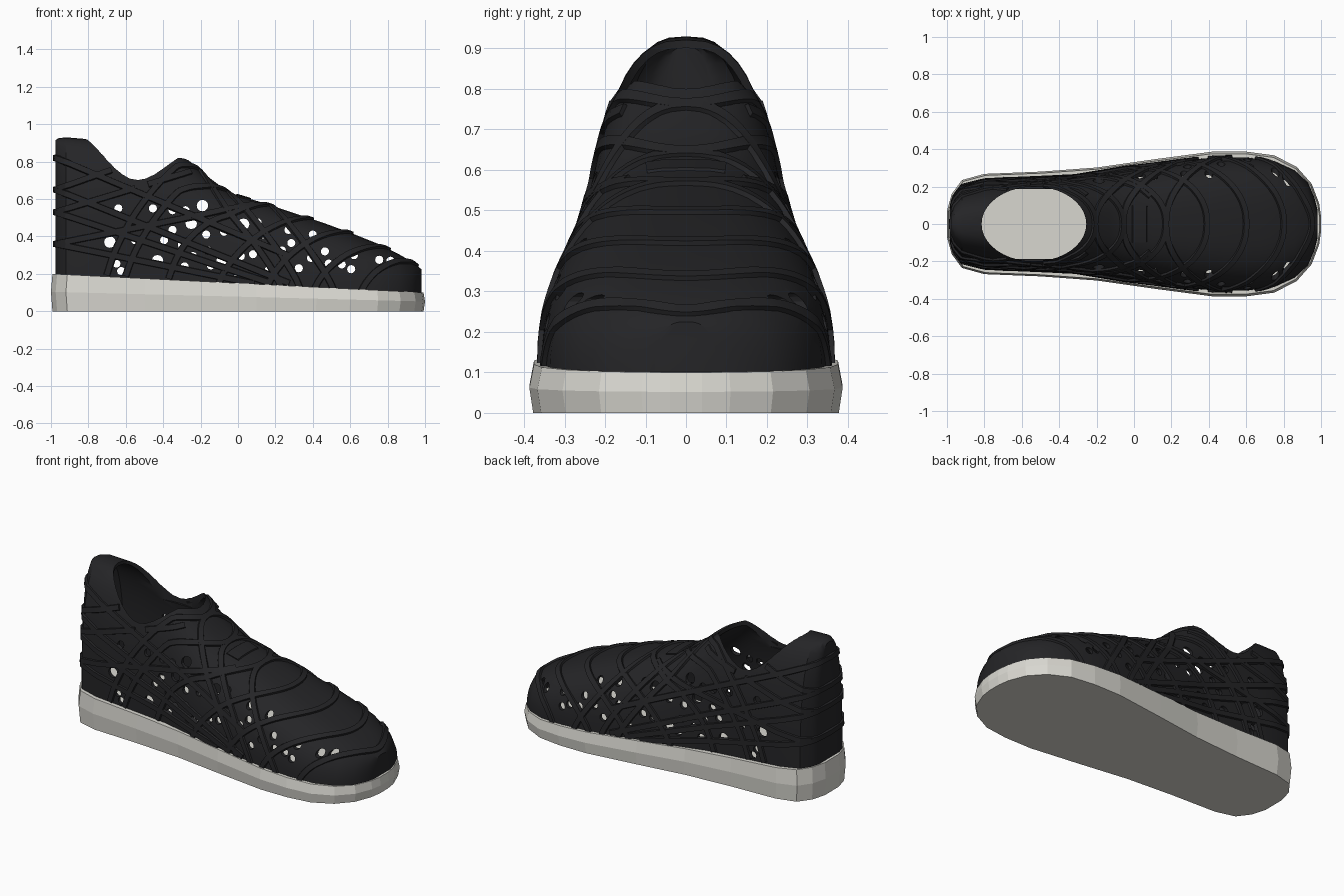
import bpy, bmesh, math
from mathutils import Vector

if "Cube" in bpy.data.objects:
    bpy.data.objects.remove(bpy.data.objects["Cube"])

N = 2.8  # roundness of the upper's cross-section
# stations along the upper: x, half width, top height
ST = [(-.975, .10, .915), (-.96, .15, .925), (-.92, .205, .93), (-.8, .235, .92),
      (-.55, .245, .90), (-.32, .255, .86), (-.2, .275, .75), (-.05, .30, .635),
      (.1, .318, .59), (.3, .345, .525), (.45, .357, .475), (.6, .357, .42),
      (.75, .337, .36), (.86, .287, .305), (.93, .222, .265), (.965, .14, .238), (.98, .08, .225)]


def material(name, c):
    m = bpy.data.materials.new(name)
    m.diffuse_color = (*c, 1)
    m.use_nodes = True
    m.node_tree.nodes["Principled BSDF"].inputs["Base Color"].default_value = m.diffuse_color
    return m


BLACK = material("black_knit", (.018, .018, .02))
PALE = material("pale_foam", (.70, .69, .64))


def rim(x):
    return .15 - .05 * x


def section(x):
    x = min(max(x, ST[0][0]), ST[-1][0])
    for (x0, w0, t0), (x1, w1, t1) in zip(ST, ST[1:]):
        if x <= x1:
            f = (x - x0) / (x1 - x0)
            return w0 + (w1 - w0) * f, rim(x) - .04, t0 + (t1 - t0) * f


def point(x, a):
    w, b, t = section(x)
    c, s = math.cos(a), max(math.sin(a), 0)
    return Vector((x, math.copysign(w * abs(c) ** (2 / N), c), b + (t - b) * s ** (2 / N)))


def normal(p):
    def f(x, y, z):
        w, b, t = section(x)
        return (abs(y) / w) ** N + (max(z - b, 0) / (t - b)) ** N
    e = .01
    g = [f(*(p + d)) - f(*(p - d)) for d in (Vector((e, 0, 0)), Vector((0, e, 0)), Vector((0, 0, e)))]
    return Vector(g).normalized()


def finish(name, bm, mat):
    bmesh.ops.recalc_face_normals(bm, faces=bm.faces)
    me = bpy.data.meshes.new(name)
    bm.to_mesh(me)
    bm.free()
    ob = bpy.data.objects.new(name, me)
    bpy.context.collection.objects.link(ob)
    if mat:
        me.materials.append(mat)
    return ob


def skin(bm, rings, closed):
    n = len(rings[0])
    for r, q in zip(rings, rings[1:]):
        for i in range(n if closed else n - 1):
            j = (i + 1) % n
            bm.faces.new((r[i], r[j], q[j], q[i]))
    bm.faces.new(rings[0])
    bm.faces.new(rings[-1])


def apply_all(ob):
    bpy.ops.object.select_all(action='DESELECT')
    bpy.context.view_layer.objects.active = ob
    ob.select_set(True)
    for m in list(ob.modifiers):
        bpy.ops.object.modifier_apply(modifier=m.name)


# sole: outline skinned through three levels
HALF = [(-1, .07), (-.975, .16), (-.92, .235), (-.8, .268), (-.5, .28), (-.2, .302), (.1, .345),
        (.42, .387), (.6, .387), (.75, .367), (.87, .305), (.95, .215), (.99, .11), (1, .04)]
outline = HALF + [(x, -y) for x, y in reversed(HALF)]
bm = bmesh.new()
skin(bm, [[bm.verts.new((x * sx, y * sy, rim(x) * k)) for x, y in outline]
          for k, sx, sy in ((0, .992, .975), (.52, 1, 1), (1, .992, .97))], True)
finish("sole", bm, PALE)

# upper: hollow shell open at the bottom
xs = sorted({s[0] for s in ST} | {-.68, -.43, -.26, -.13, .2, .52, .68})
bm = bmesh.new()
skin(bm, [[bm.verts.new(point(x, math.pi * i / 28)) for i in range(29)] for x in xs], False)
upper = finish("upper", bm, BLACK)
sol = upper.modifiers.new("shell", 'SOLIDIFY')
sol.thickness, sol.offset = .02, -1

# foot opening cutter
bpy.ops.mesh.primitive_cylinder_add(vertices=40, radius=1, depth=.6, location=(-.535, 0, .97))
opening = bpy.context.object
opening.name = "opening_cutter"
opening.scale = (.28, .2, 1)

# vent hole cutters running right across the shoe
BIG = [(-.685, .37), (-.43, .27), (-.25, .47), (.03, .465), (-.19, .565), (-.085, .27)]
SMALL = [(-.46, .455), (-.455, .55), (-.35, .54), (-.28, .54), (-.55, .38), (-.395, .38), (-.35, .435),
         (-.17, .41), (-.075, .425), (-.64, .55), (-.65, .255), (-.625, .215), (-.285, .24), (-.24, .295),
         (-.16, .325), (-.145, .245), (-.01, .21), (.015, .295), (.08, .305), (.105, .475), (.13, .41),
         (.165, .22), (.235, .325), (.27, .435), (.285, .365), (.35, .36), (.325, .23), (.39, .285),
         (.465, .32), (.485, .255), (.555, .25), (.62, .3), (.605, .225), (.755, .275), (.815, .27),
         (.4, .41), (-.3, .355)]
bm = bmesh.new()
for r, holes in ((.031, BIG), (.022, SMALL)):
    for x, z in holes:
        rings = [[bm.verts.new((x + r * math.cos(k * math.pi / 6), y, z + r * math.sin(k * math.pi / 6)))
                  for k in range(12)] for y in (-.6, .6)]
        skin(bm, rings, True)
vents = finish("vent_cutter", bm, None)

for cutter in (opening, vents):
    cutter.hide_render = True
    b = upper.modifiers.new("cut", 'BOOLEAN')
    b.operation, b.solver, b.object = 'DIFFERENCE', 'EXACT', cutter
apply_all(upper)
bpy.ops.object.shade_smooth_by_angle(angle=math.radians(30))
for cutter in (opening, vents):
    bpy.data.objects.remove(cutter)


# raised bands that follow the upper's surface
def band(bm, path, half, height):
    if len(path) < 3:
        return
    rings = []
    for i, (p, n) in enumerate(path):
        t = path[min(i + 1, len(path) - 1)][0] - path[max(i - 1, 0)][0]
        s = t.cross(n).normalized() * half
        rings.append([bm.verts.new(v) for v in (p - s - n * .01, p - s * .75 + n * height,
                                                p + s * .75 + n * height, p + s - n * .01)])
    skin(bm, rings, True)


def split_band(bm, path, half=.02, height=.011):
    run = []
    for p, n in path:
        inside = ((p.x + .535) / .29) ** 2 + (p.y / .21) ** 2 < 1 and p.z > .6
        if inside:
            band(bm, run, half, height)
            run = []
        else:
            run.append((p, n))
    band(bm, run, half, height)


def on_surface(x, a):
    p = point(x, a)
    return p, normal(p)


bm = bmesh.new()
# bands over the instep and toe: top position, sweep at the sides
for x0, lean in ((-.21, -.5), (-.06, -.55), (.17, -.55), (.39, -.5), (.6, -.45), (.8, -.4), (.95, -.3),
                 (-.21, .45), (-.06, .4), (.17, .35)):
    path = []
    for i in range(49):
        a = .02 + (math.pi - .04) * i / 48
        x = x0 + lean * (1 - math.sin(a)) ** .8
        path.append(on_surface(max(x, -.95), a))
    split_band(bm, path)

# bands wrapping the heel: height at the back, slope along the sides
for z0, slope in ((.82, -.42), (.65, -.4), (.53, -.33), (.36, -.2), (.36, .2), (.53, .3), (.65, .35)):
    side = []
    for i in range(40):
        x = -.975 + 1.25 * (i / 39) ** 1.5
        w, b, t = section(x)
        f = (z0 + slope * (x + .975) - b) / (t - b)
        if not .08 < f < .97:
            break
        side.append(on_surface(x, math.asin(f ** (N / 2))))
    other = [(Vector((p.x, -p.y, p.z)), Vector((n.x, -n.y, n.z))) for p, n in side]
    back = [(Vector((-.978, 0, z0)), Vector((-1, 0, 0)))]
    split_band(bm, side[::-1] + back + other)

# small tab on the instep
band(bm, [on_surface(.03, math.pi / 2 + d * .1) for d in range(-2, 3)], .05, .006)
ribs = finish("upper_ribs", bm, BLACK)
apply_all(ribs)
bpy.ops.object.shade_smooth_by_angle(angle=math.radians(30))
